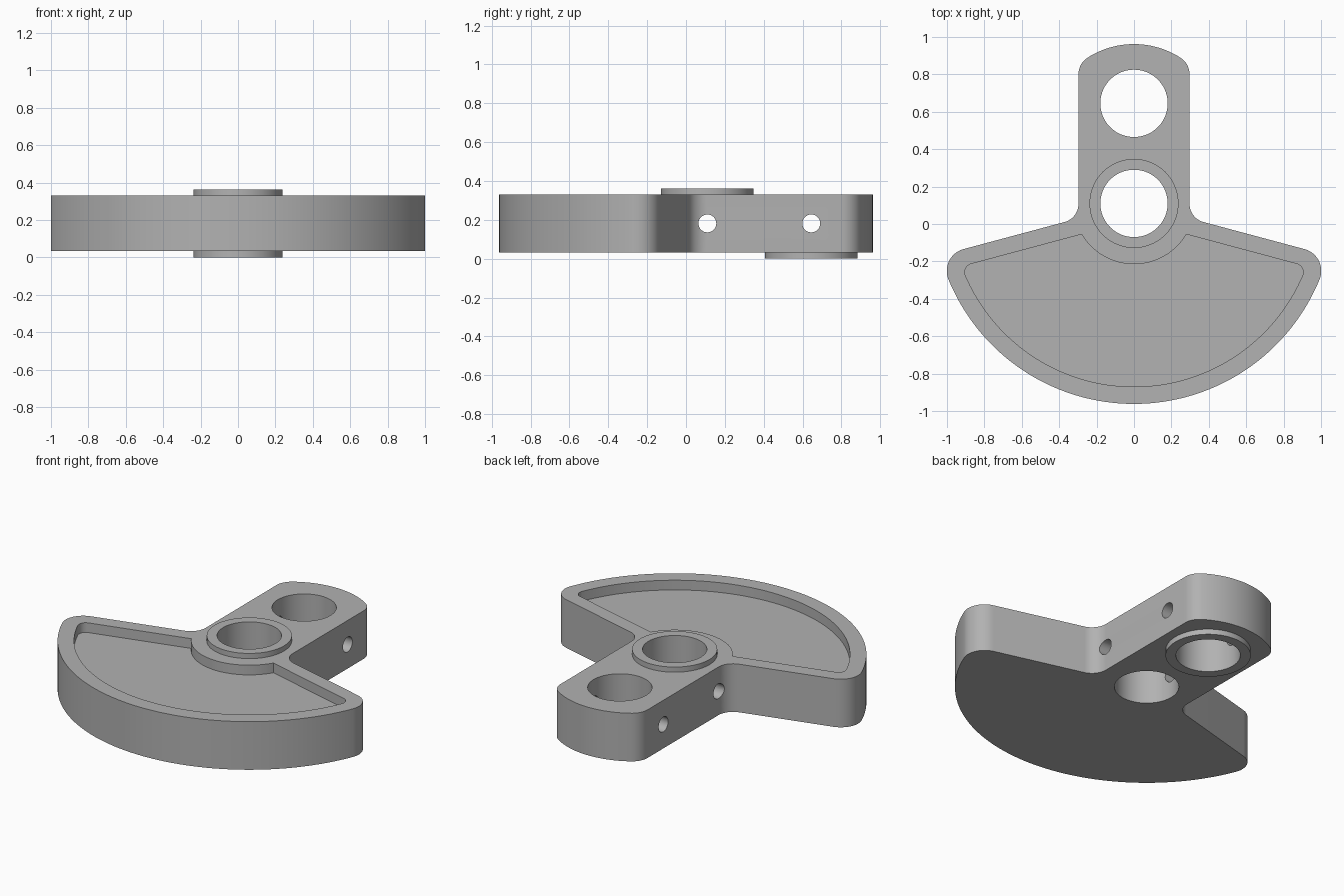
import bpy, bmesh
from math import sin, cos, pi, radians, sqrt, atan2
from mathutils import Matrix

if "Cube" in bpy.data.objects:
    bpy.data.objects.remove(bpy.data.objects["Cube"])

# Main dimensions
HUB_Y, PIN_Y = 0.11, 0.645
BORE_R, BOSS_R = 0.18, 0.238
BASE, TOP, HEIGHT = 0.033, 0.33, 0.362
POCKET_FLOOR = TOP - 0.06
ARM_HALF, ARM_END = 0.297, 0.962
SECTOR_R = 1.072
SLOPE = radians(15)
S, C = sin(SLOPE), cos(SLOPE)

steel = bpy.data.materials.new("plain grey metal")
steel.use_nodes = True
GREY = (0.445, 0.445, 0.445, 1)
steel.diffuse_color = GREY
steel.node_tree.nodes["Principled BSDF"].inputs["Base Color"].default_value = GREY


def arc(x, y, r, a0, a1, n):
    return [(x + r * cos(a0 + (a1 - a0) * i / n), y + r * sin(a0 + (a1 - a0) * i / n))
            for i in range(n + 1)]


def slanted(u, v):
    """Point at distance u along the sloping shoulder and v below it."""
    return u * C - v * S, HUB_Y - u * S - v * C


def mirrored(half):
    """Close a right-hand outline whose two ends lie on the centre line."""
    return half + [(-x, y) for x, y in reversed(half[1:-1])]


def sector_edge(radius, inset, fillet):
    """Rounded shoulder corner and rim, down to the centre line."""
    v = inset + fillet
    x, y = slanted(sqrt((radius - fillet) ** 2 - v * v), v)
    turn = atan2(y - HUB_Y, x)
    return (arc(x, y, fillet, pi / 2 - SLOPE, turn, 12)
            + arc(0, HUB_Y, radius, turn, -pi / 2, 40)[1:])


def prism(name, outline, z0, z1):
    bm = bmesh.new()
    face = bm.faces.new([bm.verts.new((x, y, z0)) for x, y in outline])
    moved = bmesh.ops.extrude_face_region(bm, geom=[face])["geom"]
    for v in moved:
        if isinstance(v, bmesh.types.BMVert):
            v.co.z = z1
    bmesh.ops.recalc_face_normals(bm, faces=bm.faces)
    mesh = bpy.data.meshes.new(name)
    bm.to_mesh(mesh)
    bm.free()
    mesh.materials.append(steel)
    obj = bpy.data.objects.new(name, mesh)
    bpy.context.collection.objects.link(obj)
    return obj


def disc(name, y, r, z0, z1, sides=72):
    return prism(name, arc(0, y, r, 0, 2 * pi, sides)[:-1], z0, z1)


def activate(obj):
    bpy.ops.object.select_all(action="DESELECT")
    obj.select_set(True)
    bpy.context.view_layer.objects.active = obj


def cut(obj, cutter):
    activate(obj)
    mod = obj.modifiers.new("cut", "BOOLEAN")
    mod.operation, mod.solver, mod.object = "DIFFERENCE", "EXACT", cutter
    bpy.ops.object.modifier_apply(modifier=mod.name)


# Web: crowned arm end, filleted neck and sector counterweight
end_r, corner_r, neck_r = 0.46, 0.105, 0.1
end_y = ARM_END - end_r
corner_x = ARM_HALF - corner_r
rise = sqrt((end_r - corner_r) ** 2 - corner_x ** 2)
corner_a = atan2(rise, corner_x)
neck_u = (ARM_HALF + neck_r - neck_r * S) / C
half = arc(0, end_y, end_r, pi / 2, corner_a, 12)
half += arc(corner_x, end_y + rise, corner_r, corner_a, 0, 10)[1:]
half += arc(*slanted(neck_u, -neck_r), neck_r, pi, 1.5 * pi - SLOPE, 12)
half += sector_edge(SECTOR_R, 0, 0.12)
web = prism("counterweight_web", mirrored(half), BASE, TOP)

# Bearing bosses on opposite faces
hub_boss = disc("hub_boss", HUB_Y, BOSS_R, TOP, HEIGHT)
pin_boss = disc("pin_boss", PIN_Y, BOSS_R, 0, BASE)

# Sunken pocket that runs around the hub
inset, ring_r = 0.087, 0.325
px, py = slanted(sqrt(ring_r ** 2 - inset ** 2), inset)
half = arc(0, HUB_Y, ring_r, -pi / 2, atan2(py - HUB_Y, px), 20)
half += sector_edge(0.98, inset, 0.045)
cutters = [prism("pocket_cutter", mirrored(half), POCKET_FLOOR, 1)]
cut(web, cutters[0])

# Main bores and the small cross holes through the arm
for y, boss in ((HUB_Y, hub_boss), (PIN_Y, pin_boss)):
    bore = disc("bore_cutter", y, BORE_R, -1, 1)
    cross = disc("cross_hole_cutter", 0, 0.046, -0.6, 0.6, 32)
    cross.data.transform(Matrix.Translation((0, y, (BASE + TOP) / 2))
                         @ Matrix.Rotation(pi / 2, 4, "Y"))
    cut(boss, bore)
    cut(web, bore)
    cut(web, cross)
    cutters += [bore, cross]

for cutter in cutters:
    bpy.data.objects.remove(cutter)

for part in (web, hub_boss, pin_boss):
    activate(part)
    bpy.ops.object.shade_smooth_by_angle(angle=radians(30))
